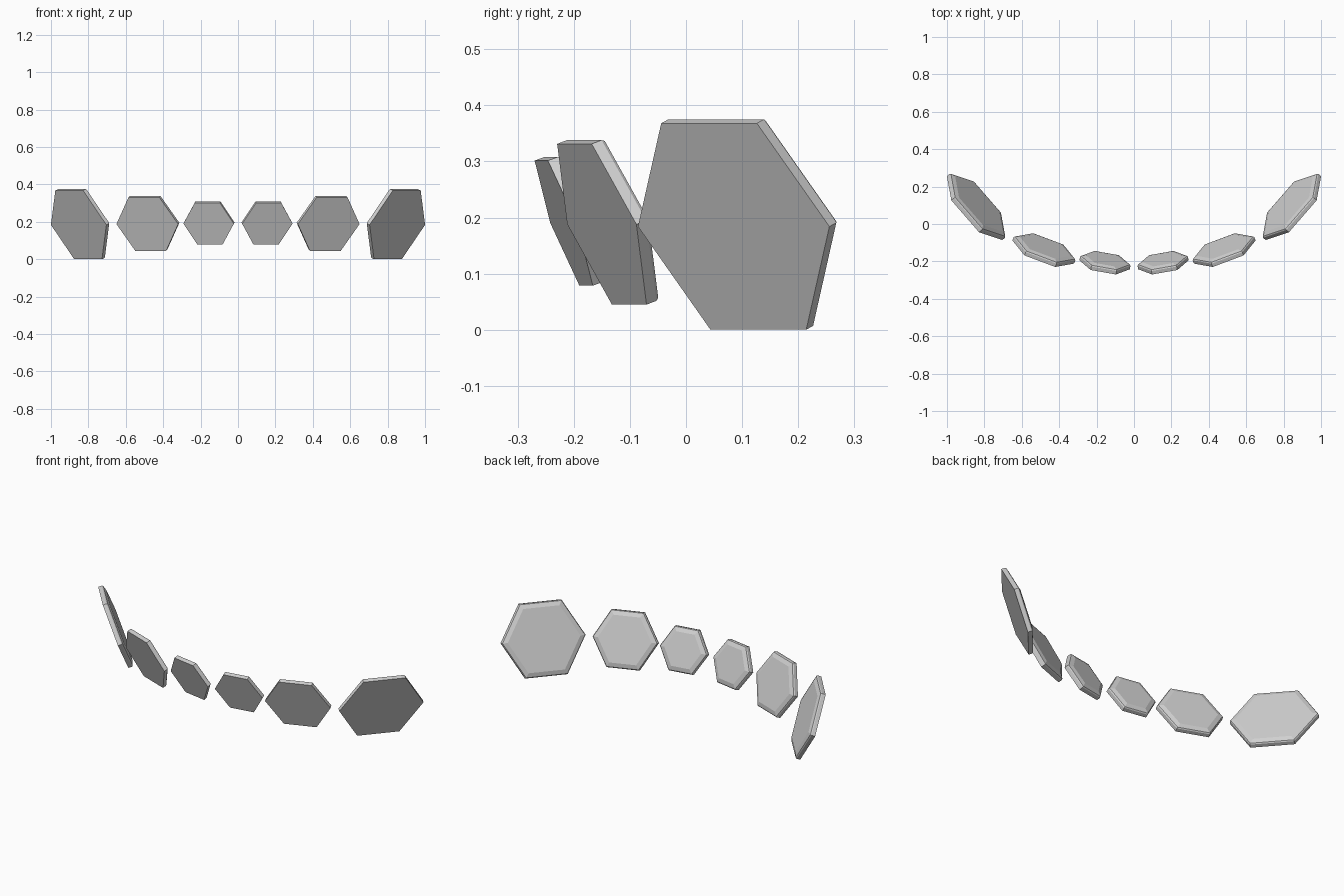
import bpy
import bmesh
from math import radians, cos, sin, pi
from mathutils import Vector, Matrix

cube = bpy.data.objects.get("Cube")
if cube:
    bpy.data.objects.remove(cube)

# One plain grey for every plate
grey = bpy.data.materials.new("light_grey")
grey.use_nodes = True
color = (0.63, 0.63, 0.63, 1)
grey.diffuse_color = color
grey.node_tree.nodes["Principled BSDF"].inputs["Base Color"].default_value = color

TILT = radians(20)
# Rim profile as (inset from the edge, depth behind the front face)
PROFILE = [(0, 0), (0, 0.02), (0.004, 0.026), (0.027, 0.034)]


def hex_plate(name, radius, yaw, centre):
    """Hexagonal plate: flat front, straight rim, shallow chamfered back."""
    bm = bmesh.new()
    rings = []
    for inset, depth in PROFILE:
        r = radius - inset / cos(pi / 6)
        rings.append([bm.verts.new((r * cos(k * pi / 3), r * sin(k * pi / 3), depth))
                      for k in range(6)])
    bm.faces.new(rings[0][::-1])
    bm.faces.new(rings[-1])
    for a, b in zip(rings, rings[1:]):
        for k in range(6):
            n = (k + 1) % 6
            bm.faces.new((a[k], a[n], b[n], b[k]))
    # Turn the plate along the arc and lean its top forward
    side = Vector((cos(yaw), sin(yaw), 0))
    back = Vector((-sin(yaw) * cos(TILT), cos(yaw) * cos(TILT), sin(TILT)))
    turn = Matrix((side, back.cross(side), back)).transposed().to_4x4()
    bm.transform(Matrix.Translation(centre) @ turn)
    bmesh.ops.recalc_face_normals(bm, faces=bm.faces)
    mesh = bpy.data.meshes.new(name)
    bm.to_mesh(mesh)
    bm.free()
    mesh.materials.append(grey)
    bpy.context.collection.objects.link(bpy.data.objects.new(name, mesh))


# Three sizes growing outwards along the arc, mirrored left and right
PLATES = [
    ("inner_plate", 0.137, 10, (0.157, -0.218, 0.19)),
    ("middle_plate", 0.176, 20.5, (0.485, -0.15, 0.188)),
    ("outer_plate", 0.226, 49, (0.852, 0.085, 0.184)),
]
for name, radius, yaw, (x, y, z) in PLATES:
    for label, s in (("left", 1), ("right", -1)):
        hex_plate(f"{label}_{name}", radius, s * radians(yaw), Vector((s * x, y, z)))
